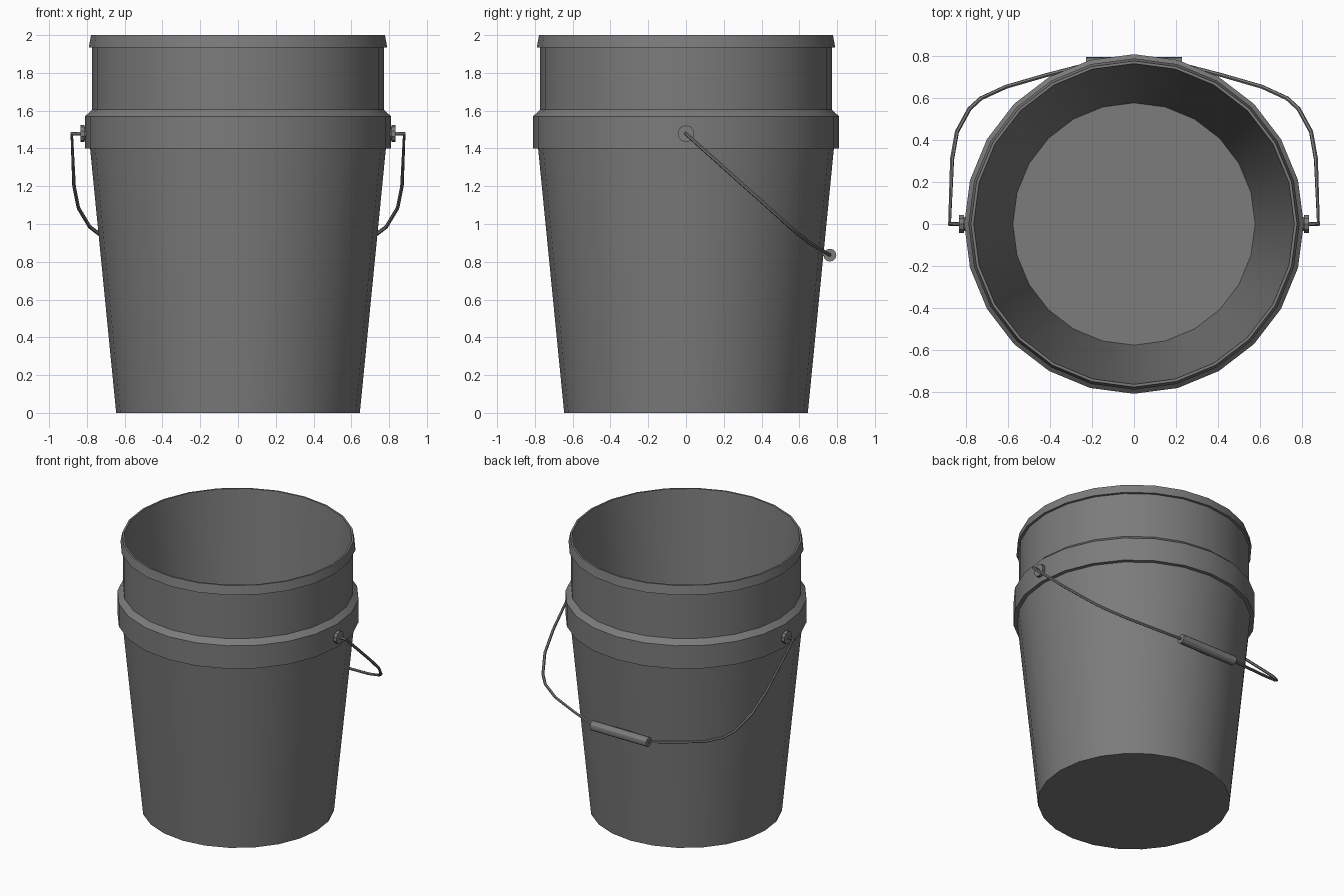
import bpy, bmesh, math
from mathutils import Matrix, Vector

cube = bpy.data.objects.get("Cube")
if cube:
    bpy.data.objects.remove(cube, do_unlink=True)

GREY = (0.2, 0.2, 0.2, 1)
grey = bpy.data.materials.new("dark_grey")
grey.use_nodes = True
grey.diffuse_color = GREY
grey.node_tree.nodes["Principled BSDF"].inputs["Base Color"].default_value = GREY


def finish(obj):
    """Apply the material and smooth shading with sharp edges kept."""
    obj.data.materials.append(grey)
    bpy.ops.object.select_all(action="DESELECT")
    obj.select_set(True)
    bpy.context.view_layer.objects.active = obj
    if obj.type == "CURVE":
        bpy.ops.object.convert(target="MESH")
    bpy.ops.object.shade_smooth_by_angle(angle=math.radians(30))


def lathe(name, profile, sides, matrix=Matrix()):
    """Spin a (radius, height) profile around z, then place it."""
    bm = bmesh.new()
    verts = [bm.verts.new((r, 0, z)) for r, z in profile]
    edges = [bm.edges.new(pair) for pair in zip(verts, verts[1:])]
    bmesh.ops.spin(bm, geom=verts + edges, cent=(0, 0, 0), axis=(0, 0, 1),
                   angle=math.tau, steps=sides)
    bmesh.ops.remove_doubles(bm, verts=bm.verts, dist=0.0005)
    bmesh.ops.recalc_face_normals(bm, faces=bm.faces)
    bm.transform(matrix)
    mesh = bpy.data.meshes.new(name)
    bm.to_mesh(mesh)
    bm.free()
    obj = bpy.data.objects.new(name, mesh)
    bpy.context.collection.objects.link(obj)
    finish(obj)


# Bucket shell: base, tapered wall, collar, neck, rim, inside wall, floor
lathe("bucket", [
    (0, 0), (0.645, 0), (0.783, 1.4),
    (0.81, 1.4), (0.81, 1.57), (0.772, 1.605),
    (0.772, 1.935), (0.79, 1.935), (0.778, 2.0),
    (0.765, 2.0), (0.578, 0.04), (0, 0.04)], 24)

# Handle pivots: a short hub with a wider flange
PIVOT_Z = 1.478
for name, side in (("left_pivot", 1), ("right_pivot", -1)):
    place = (Matrix.Translation((side * 0.79, 0, PIVOT_Z))
             @ Matrix.Rotation(side * math.pi / 2, 4, "Y"))
    lathe(name, [(0, 0), (0.035, 0), (0.035, 0.022), (0.045, 0.022),
                 (0.045, 0.045), (0, 0.045)], 10, place)

# Wire bail, half path mirrored across x
half = [(0.82, 0, PIVOT_Z), (0.88, 0, PIVOT_Z), (0.868, 0.31, 1.2),
        (0.845, 0.44, 1.085), (0.785, 0.55, 0.985), (0.73, 0.6, 0.943),
        (0.61, 0.655, 0.9), (0.42, 0.71, 0.866), (0.22, 0.762, 0.835)]
path = half + [(-x, y, z) for x, y, z in reversed(half)]
curve = bpy.data.curves.new("wire_handle", "CURVE")
curve.dimensions = "3D"
curve.bevel_depth = 0.01
curve.bevel_resolution = 1
curve.use_fill_caps = True
spline = curve.splines.new("POLY")
spline.points.add(len(path) - 1)
for point, co in zip(spline.points, path):
    point.co = (*co, 1)
wire = bpy.data.objects.new("wire_handle", curve)
bpy.context.collection.objects.link(wire)
finish(wire)

# Grip around the middle of the wire
lathe("handle_grip", [(0, -0.23), (0.034, -0.23), (0.034, 0.23), (0, 0.23)], 12,
      Matrix.Translation((0, 0.762, 0.835)) @ Matrix.Rotation(math.pi / 2, 4, "Y"))
